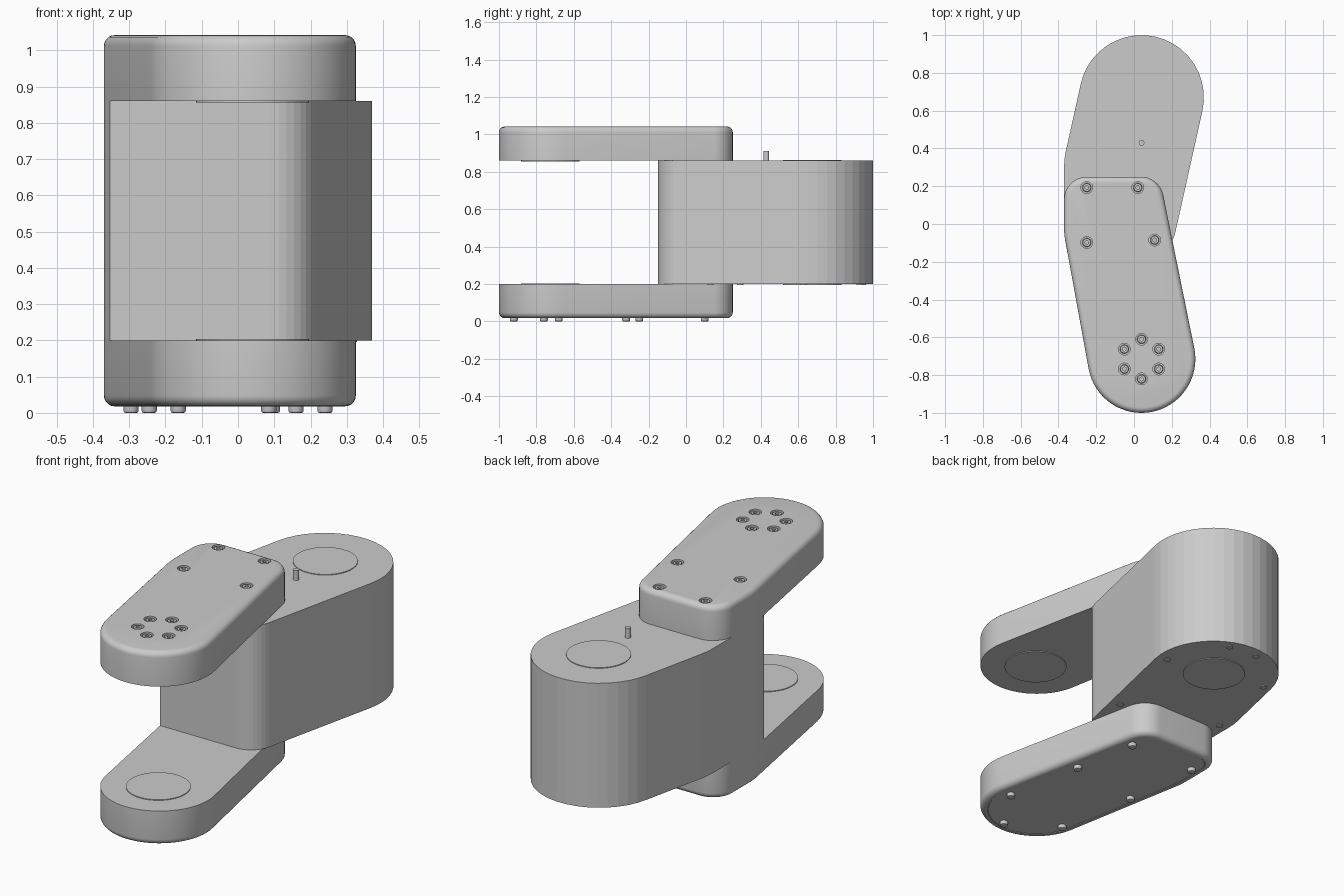
import bpy, bmesh
from math import sin, cos, radians, pi
from mathutils import Matrix

if "Cube" in bpy.data.objects:
    bpy.data.objects.remove(bpy.data.objects["Cube"])


def arc(cx, cy, r, a0, a1, n):
    """Points on an arc, angles in degrees."""
    angles = [radians(a0 + (a1 - a0) * i / n) for i in range(n + 1)]
    return [(cx + r * cos(a), cy + r * sin(a)) for a in angles]


def finish(name, bm, smooth=True):
    bmesh.ops.recalc_face_normals(bm, faces=bm.faces)
    me = bpy.data.meshes.new(name)
    bm.to_mesh(me)
    bm.free()
    ob = bpy.data.objects.new(name, me)
    bpy.context.collection.objects.link(ob)
    if smooth:
        shade(ob)
    return ob


def shade(ob):
    bpy.ops.object.select_all(action='DESELECT')
    ob.select_set(True)
    bpy.context.view_layer.objects.active = ob
    bpy.ops.object.shade_smooth_by_angle(angle=radians(32))


def prism(outline, z0, z1):
    bm = bmesh.new()
    face = bm.faces.new([bm.verts.new((x, y, z0)) for x, y in outline])
    ext = bmesh.ops.extrude_face_region(bm, geom=[face])
    for v in ext['geom']:
        if isinstance(v, bmesh.types.BMVert):
            v.co.z = z1
    bmesh.ops.recalc_face_normals(bm, faces=bm.faces)
    return bm


def end_face(bm, z):
    return next(f for f in bm.faces if all(abs(v.co.z - z) < 1e-4 for v in f.verts))


def round_end(bm, z, r):
    bmesh.ops.bevel(bm, geom=list(end_face(bm, z).edges), offset=r, segments=5,
                    profile=0.5, affect='EDGES')


def cylinders(points, r, z0, z1, seg=24, r_top=None):
    """One bmesh holding a cylinder at every point."""
    bm = bmesh.new()
    for x, y in points:
        bmesh.ops.create_cone(bm, cap_ends=True, segments=seg, radius1=r,
                              radius2=r if r_top is None else r_top, depth=z1 - z0,
                              matrix=Matrix.Translation((x, y, (z0 + z1) / 2)))
    return bm


def cut(target, bm):
    tool = finish("cutter", bm, False)
    tool.hide_render = True
    mod = target.modifiers.new("cut", 'BOOLEAN')
    mod.operation = 'DIFFERENCE'
    mod.solver = 'EXACT'
    mod.object = tool
    bpy.context.view_layer.objects.active = target
    bpy.ops.object.modifier_apply(modifier=mod.name)
    bpy.data.objects.remove(tool)
    shade(target)


BOT, LOW, HIGH, TOP = 0.018, 0.20, 0.86, 1.042

# Central joint housing, round at the back
block_outline = (arc(0.04, 0.67, 0.33, -12.6, 168, 20) + arc(0.03, 0.30, 0.40, 168, 180, 3)
                 + arc(0.03, -0.02, 0.40, 180, 190, 3) + [(-0.353, -0.15)]
                 + arc(0.091, -0.02, 0.13, -90, -12.6, 8))
finish("joint_housing", prism(block_outline, LOW, HIGH), smooth=False)

# Upper and lower fork arms, round at the front
arm_outline = (arc(0.04, -0.715, 0.285, 190.4, 371.5, 32) + arc(0.037, 0.13, 0.12, 11.5, 90, 10)
               + arc(-0.25, 0.13, 0.12, 90, 180, 10) + arc(0.03, -0.02, 0.40, 180, 190.4, 4)[:-1])
bm = prism(arm_outline, HIGH, TOP)
round_end(bm, TOP, 0.03)
upper_arm = finish("upper_arm", bm)

bm = prism(arm_outline, BOT, LOW)
round_end(bm, BOT, 0.03)
lid = end_face(bm, BOT)
bmesh.ops.inset_region(bm, faces=[lid], thickness=0.006, depth=0.0)
bmesh.ops.inset_region(bm, faces=[lid], thickness=0.003, depth=-0.003)
finish("lower_arm", bm)

# Counterbored screws in the upper arm
screws = [(-0.25, 0.193), (0.02, 0.193), (-0.25, -0.098), (0.11, -0.085)]
screws += arc(0.04, -0.715, 0.105, 90, 390, 5)
cut(upper_arm, cylinders(screws, 0.031, TOP - 0.03, TOP + 0.02))
heads = finish("upper_arm_screws", cylinders(screws, 0.024, TOP - 0.032, TOP - 0.004, 24, 0.021))
cut(heads, cylinders(screws, 0.011, TOP - 0.018, TOP + 0.01, 6))

# Cover screws below the lower arm
feet = [(0.095, 0.10), (-0.295, 0.10), (-0.245, -0.32), (0.16, -0.25),
        (0.24, -0.68), (0.085, -0.92), (-0.165, -0.76)]
bm = cylinders(feet, 0.021, 0.0, BOT + 0.004)
rims = [e for e in bm.edges if all(v.co.z < 1e-4 for v in e.verts)]
bmesh.ops.bevel(bm, geom=rims, offset=0.006, segments=2, profile=0.5, affect='EDGES')
finish("lower_arm_cover_screws", bm)

# Low screws under the housing
under = [(0.15, 0.93), (-0.01, 0.945), (-0.24, 0.73), (-0.32, 0.29), (0.20, 0.13), (0.31, 0.63)]
finish("housing_screws", cylinders(under, 0.018, LOW - 0.004, LOW + 0.01, 16))

# Shallow bearing caps on both sides of every joint
for name, y, side in (("housing_cap", 0.675, 1), ("arm_cap", -0.725, -1)):
    for level, z, up in (("upper", HIGH, side), ("lower", LOW, -side)):
        a, b = sorted((z - 0.01 * up, z + 0.004 * up))
        finish(f"{level}_{name}", cylinders([(0.04, y)], 0.156, a, b, 48))

# Stop pin on the housing
finish("stop_pin", cylinders([(0.04, 0.43)], 0.015, HIGH - 0.01, 0.912, 20))
